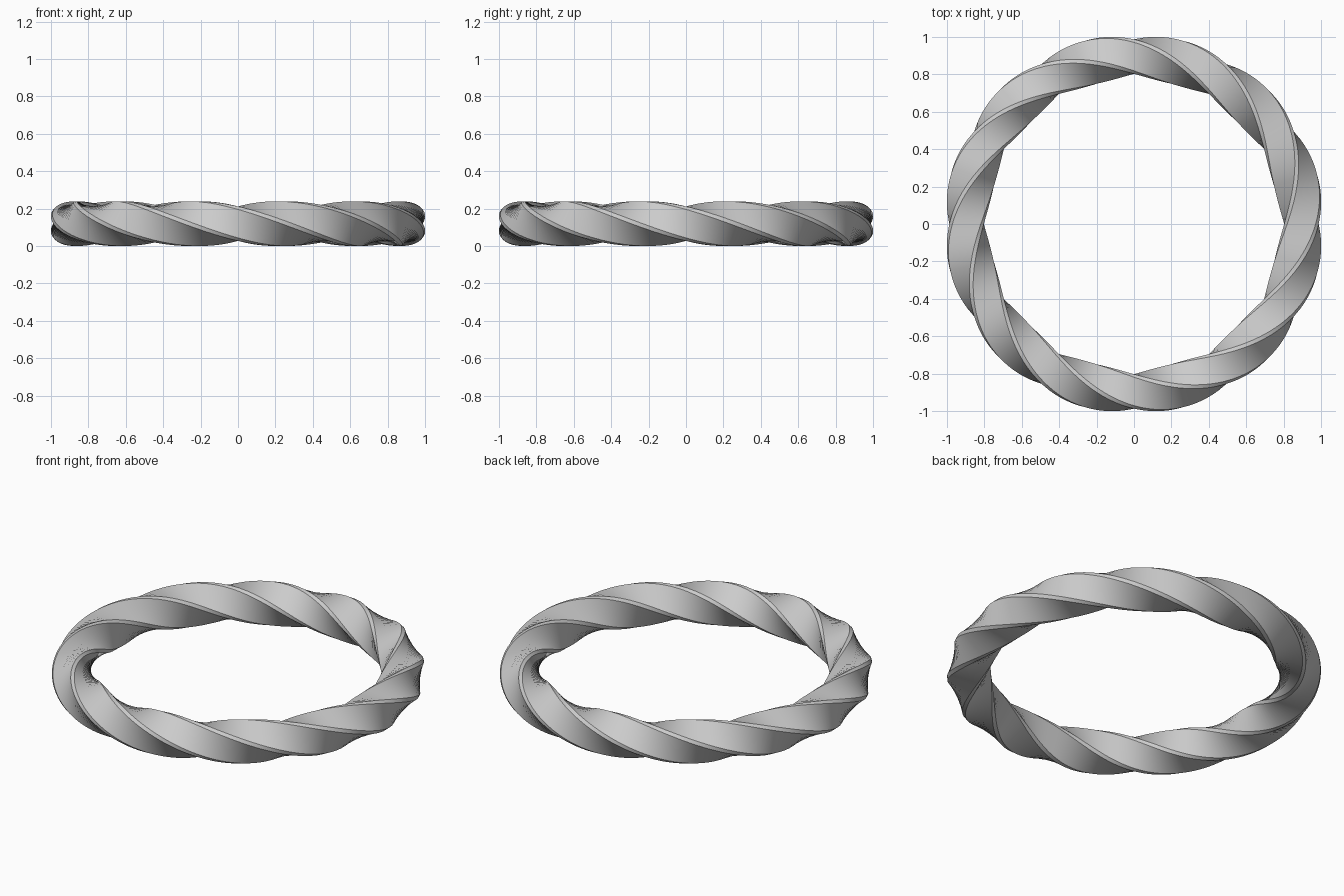
import bpy, bmesh, math

if "Cube" in bpy.data.objects:
    bpy.data.objects.remove(bpy.data.objects["Cube"])

SEGMENTS = 240        # steps around the ring
RING_RADIUS = 0.895   # centre line
TURNS = 3             # full twists around the loop
A, B = 0.092, 0.076   # half side of the square bar, half flat between chamfers
HEIGHT = math.hypot(A, B)

# chamfered square cross-section
profile = [(A, -B), (A, B), (B, A), (-B, A), (-A, B), (-A, -B), (-B, -A), (B, -A)]

# sweep the twisting section around the ring
bm = bmesh.new()
rings = []
for i in range(SEGMENTS):
    t = 2 * math.pi * i / SEGMENTS
    c, s = math.cos(-TURNS * t), math.sin(-TURNS * t)
    ring = []
    for u, v in profile:
        r = RING_RADIUS + u * c - v * s
        z = HEIGHT + u * s + v * c
        ring.append(bm.verts.new((r * math.cos(t), r * math.sin(t), z)))
    rings.append(ring)

n = len(profile)
for i in range(SEGMENTS):
    a, b = rings[i], rings[(i + 1) % SEGMENTS]
    for j in range(n):
        k = (j + 1) % n
        bm.faces.new((a[j], b[j], b[k], a[k]))
bmesh.ops.recalc_face_normals(bm, faces=bm.faces)

mesh = bpy.data.meshes.new("twisted_ring")
bm.to_mesh(mesh)
bm.free()
ring_obj = bpy.data.objects.new("twisted_ring", mesh)
bpy.context.collection.objects.link(ring_obj)

# smooth along the twist, crisp chamfer edges
bpy.context.view_layer.objects.active = ring_obj
ring_obj.select_set(True)
bpy.ops.object.shade_smooth_by_angle(angle=math.radians(30))
